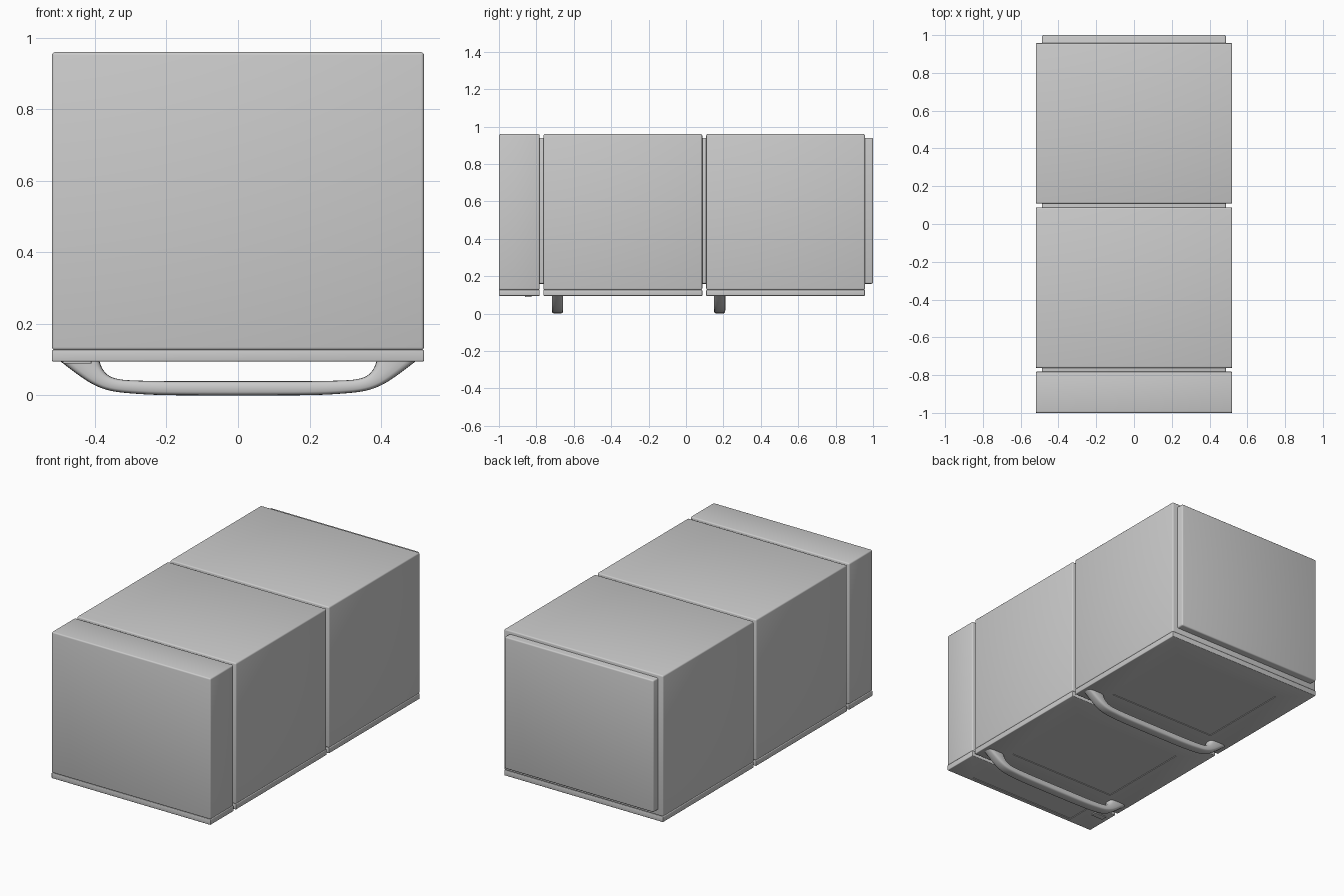
import bpy, bmesh
from math import cos, sin, pi, copysign
from mathutils import Vector

if "Cube" in bpy.data.objects:
    bpy.data.objects.remove(bpy.data.objects["Cube"])


def finish(bm, name):
    bmesh.ops.recalc_face_normals(bm, faces=bm.faces[:])
    me = bpy.data.meshes.new(name)
    bm.to_mesh(me)
    bm.free()
    ob = bpy.data.objects.new(name, me)
    bpy.context.collection.objects.link(ob)
    bpy.ops.object.select_all(action='DESELECT')
    bpy.context.view_layer.objects.active = ob
    ob.select_set(True)
    bpy.ops.object.shade_smooth_by_angle(angle=0.6)
    return ob


def box(name, lo, hi, bevel=0.008, panel=None):
    """Rounded box; panel = (x0, x1, y0, y1) sinks a shallow panel in the underside."""
    bm = bmesh.new()
    bmesh.ops.create_cube(bm, size=1)
    lo, hi = Vector(lo), Vector(hi)
    for v in bm.verts:
        v.co = Vector([lo[i] if v.co[i] < 0 else hi[i] for i in range(3)])
    bmesh.ops.bevel(bm, geom=bm.edges[:], offset=bevel, segments=3,
                    profile=0.5, affect='EDGES')
    if panel:
        bm.normal_update()
        face = max((f for f in bm.faces if f.normal.z < -0.99), key=lambda f: f.calc_area())
        bmesh.ops.inset_region(bm, faces=[face], thickness=0.02)
        c = face.calc_center_median()
        for v in face.verts:
            v.co.x = panel[0] if v.co.x < c.x else panel[1]
            v.co.y = panel[2] if v.co.y < c.y else panel[3]
        bmesh.ops.inset_region(bm, faces=[face], thickness=0.003, depth=-0.003)
    return finish(bm, name)


def spline(pts, steps=5):
    """Smooth curve through the points."""
    p = [Vector(q) for q in pts]
    p = [2 * p[0] - p[1]] + p + [2 * p[-1] - p[-2]]
    out = []
    for a, b, c, d in zip(p, p[1:], p[2:], p[3:]):
        for i in range(steps):
            t = i / steps
            out.append(0.5 * (2 * b + (c - a) * t + (2 * a - 5 * b + 4 * c - d) * t * t
                              + (3 * b - a - 3 * c + d) * t ** 3))
    return out + [p[-2]]


# Handle outline, left half: outer and inner edge in x, z
OUTER = [(-0.50, 0.098), (-0.45, 0.060), (-0.405, 0.031), (-0.36, 0.014),
         (-0.30, 0.006), (-0.20, 0.001), (0, 0)]
INNER = [(-0.388, 0.098), (-0.379, 0.075), (-0.362, 0.056), (-0.335, 0.046),
         (-0.29, 0.042), (-0.19, 0.040), (0, 0.040)]


def handle(name, y, half=0.03, sides=20):
    def whole(pts):
        h = spline(pts)
        return h + [Vector((-q.x, q.y)) for q in reversed(h[:-1])]
    bm = bmesh.new()
    rings = []
    for o, i in zip(whole(OUTER), whole(INNER)):
        ring = []
        for k in range(sides):
            a = 2 * pi * k / sides
            # rounded-rectangle cross-section
            u = copysign(abs(cos(a)) ** 0.55, cos(a))
            w = copysign(abs(sin(a)) ** 0.55, sin(a))
            q = (o + i) / 2 + (i - o) / 2 * u
            ring.append(bm.verts.new((q.x, y + half * w, q.y)))
        rings.append(ring)
    for r, s in zip(rings, rings[1:]):
        for k in range(sides):
            n = (k + 1) % sides
            bm.faces.new((r[k], r[n], s[n], s[k]))
    bm.faces.new(rings[0])
    bm.faces.new(rings[-1])
    return finish(bm, name)


# Inner carcass, visible in the gaps and at the back
box("inner_carcass", (-0.487, -0.95, 0.16), (0.487, 1.0, 0.94))

# Drawer sections: name, y range, sunk panel y range, handle y
SECTIONS = [("small", -1.0, -0.782, -0.975, -0.835, None),
            ("middle", -0.762, 0.087, -0.63, -0.06, -0.687),
            ("rear", 0.108, 0.957, 0.24, 0.81, 0.18)]
for name, y0, y1, p0, p1, hy in SECTIONS:
    box(name + "_drawer_body", (-0.52, y0, 0.127), (0.52, y1, 0.96))
    box(name + "_drawer_front", (-0.52, y0, 0.095), (0.52, y1, 0.128),
        bevel=0.004, panel=(-0.355, 0.355, p0, p1))
    if hy is not None:
        handle(name + "_drawer_handle", hy)

# Small blank plate on the narrow drawer front
box("small_plate", (-0.49, -0.86, 0.089), (-0.41, -0.825, 0.097), bevel=0.0015)
